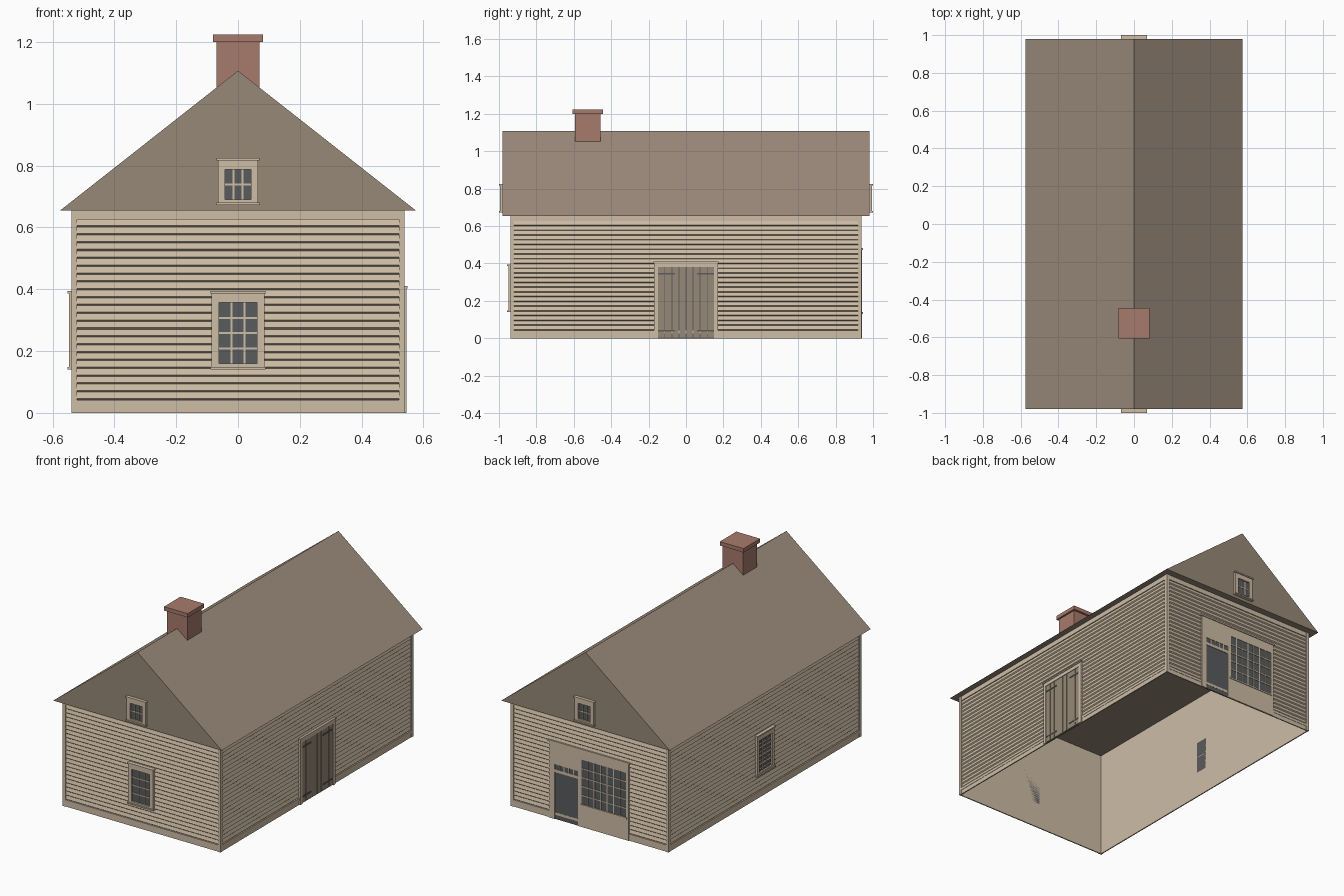
import bpy, bmesh, math
from mathutils import Matrix

cube = bpy.data.objects.get("Cube")
if cube:
    bpy.data.objects.remove(cube)


def material(name, rgb):
    lin = [((c / 255 + 0.055) / 1.055) ** 2.4 for c in rgb] + [1]
    m = bpy.data.materials.new(name)
    m.use_nodes = True
    m.diffuse_color = lin
    bsdf = m.node_tree.nodes["Principled BSDF"]
    bsdf.inputs["Base Color"].default_value = lin
    bsdf.inputs["Roughness"].default_value = 0.9
    return m


MATS = [material("tan paint", (206, 189, 166)),
        material("roof brown", (158, 141, 125)),
        material("gable brown", (151, 137, 119)),
        material("dark glass", (90, 91, 92)),
        material("red brick", (167, 123, 108))]
TAN, ROOF, GABLE, DARK, BRICK = range(5)

# Half sizes of the walls and the main heights
HX, HY, EAVE, RIDGE = 0.53, 0.93, 0.655, 1.107
ROOF_X, ROOF_Y = 0.575, 0.98


def finish(bm, name, matrix=Matrix()):
    bm.transform(matrix)
    me = bpy.data.meshes.new(name)
    bm.to_mesh(me)
    bm.free()
    for m in MATS:
        me.materials.append(m)
    ob = bpy.data.objects.new(name, me)
    bpy.context.scene.collection.objects.link(ob)
    return ob


def box(bm, u, z, w, mat=TAN):
    """Box spanning u sideways, z upwards and w outwards from a wall."""
    size = (u[1] - u[0], w[1] - w[0], z[1] - z[0])
    mid = (sum(u) / 2, -sum(w) / 2, sum(z) / 2)
    geo = bmesh.ops.create_cube(
        bm, size=1, matrix=Matrix.Translation(mid) @ Matrix.Diagonal((*size, 1)))
    for f in {f for v in geo["verts"] for f in v.link_faces}:
        f.material_index = mat


def facing(turns, dist):
    """Place wall coordinates on a side: 0 front, 1 +x, 2 back, 3 -x."""
    return Matrix.Rotation(turns * math.pi / 2, 4, "Z") @ Matrix.Translation((0, -dist, 0))


def panes(bm, u, z, cols, rows, w, bar=0.006):
    """Dark glass with a grid of bars over it."""
    box(bm, u, z, (0, w), DARK)
    for i in range(1, cols):
        c = u[0] + (u[1] - u[0]) * i / cols
        box(bm, (c - bar / 2, c + bar / 2), z, (0, w + 0.003))
    for i in range(1, rows):
        c = z[0] + (z[1] - z[0]) * i / rows
        box(bm, u, (c - bar / 2, c + bar / 2), (0, w + 0.003))


def window(name, turns, dist, half, glass, z, glass_z, rows, depth):
    bm = bmesh.new()
    panes(bm, (-glass, glass), glass_z, 3, rows, depth - 0.01)
    for s in (-1, 1):
        box(bm, sorted((s * glass, s * half)), z, (0, depth))
    box(bm, (-glass, glass), (z[0], glass_z[0]), (0, depth))
    box(bm, (-glass, glass), (glass_z[1], z[1]), (0, depth))
    # sill and head cap
    for c in z:
        box(bm, (-half - 0.004, half + 0.004), (c - 0.004, c + 0.004), (0, depth + 0.006))
    finish(bm, name, facing(turns, dist))


# Wall shell, open underneath
bm = bmesh.new()
box(bm, (-HX, HX), (0, EAVE), (-HY, HY))
bmesh.ops.delete(bm, geom=[f for f in bm.faces if abs(f.normal.z) > 0.5], context="FACES")
finish(bm, "wall_shell")

# Clapboards, base boards, friezes and corner boards on each side
SIDES = ["front", "left", "back", "right"]
BOARDS, LOW, HIGH = 23, 0.042, 0.626
for turns, side in enumerate(SIDES):
    half, dist = (HX, HY) if turns % 2 == 0 else (HY, HX)
    bm = bmesh.new()
    step = (HIGH - LOW) / BOARDS
    for i in range(BOARDS):
        z = LOW + i * step
        rows = [[bm.verts.new((s * (half - 0.01), -w, h)) for s in (-1, 1)]
                for w, h in ((0.001, z), (0.007, z + 0.005), (0.001, z + step))]
        for a, b in zip(rows, rows[1:]):
            bm.faces.new((a[0], a[1], b[1], b[0]))
    finish(bm, side + "_clapboards", facing(turns, dist))

    bm = bmesh.new()
    box(bm, (-half, half), (0, 0.026), (0, 0.007))
    box(bm, (-half, half), (0.026, LOW), (0, 0.009))
    box(bm, (-half, half), (HIGH, EAVE), (0, 0.007))
    for s in (-1, 1):
        box(bm, sorted((s * (half - 0.01), s * (half + 0.009))), (0, EAVE), (0, 0.009))
    finish(bm, side + "_trim", facing(turns, dist))

# Roof prism with closed gables
bm = bmesh.new()
ends = [[bm.verts.new((x, y, z)) for x, z in ((-ROOF_X, EAVE), (ROOF_X, EAVE), (0, RIDGE))]
        for y in (-ROOF_Y, ROOF_Y)]
bm.faces.new(ends[0])
bm.faces.new(ends[1][::-1])
for i in range(3):
    j = (i + 1) % 3
    bm.faces.new((ends[0][j], ends[0][i], ends[1][i], ends[1][j]))
bmesh.ops.recalc_face_normals(bm, faces=bm.faces)
bm.normal_update()
for f in bm.faces:
    f.material_index = ROOF if f.normal.z > 0.1 else GABLE
finish(bm, "roof")

# Chimney
bm = bmesh.new()
box(bm, (-0.07, 0.07), (1.0, 1.2), (0.457, 0.594), BRICK)
box(bm, (-0.081, 0.081), (1.2, 1.224), (0.445, 0.606), BRICK)
finish(bm, "chimney")

# Windows
window("front_window", 0, HY, 0.085, 0.062, (0.145, 0.39), (0.159, 0.357), 4, 0.02)
window("right_window", 3, HX, 0.085, 0.062, (0.145, 0.39), (0.159, 0.357), 4, 0.016)
for turns, side in ((0, "front"), (2, "back")):
    window(side + "_gable_window", turns, ROOF_Y, 0.065, 0.042,
           (0.677, 0.82), (0.69, 0.787), 2, 0.014)

# Double plank door on the left side
bm = bmesh.new()
TOP = 0.38
box(bm, (-0.15, 0.15), (0, TOP), (0, 0.008), DARK)
for i in range(8):
    u = -0.15 + i * 0.0375
    box(bm, (u + 0.0015, u + 0.036), (0.004, TOP), (0, 0.011), GABLE)
for s in (-1, 1):
    box(bm, sorted((s * 0.15, s * 0.17)), (0, 0.405), (0, 0.015))
    for z in (0.04, 0.345):
        box(bm, sorted((s * 0.058, s * 0.15)), (z - 0.005, z + 0.005), (0, 0.013), DARK)
box(bm, (-0.15, 0.15), (TOP, 0.405), (0, 0.015))
box(bm, (-0.174, 0.174), (0.402, 0.41), (0, 0.019))
finish(bm, "plank_door", facing(1, HX))

# Shop front on the back: door with transom beside a wide window
bm = bmesh.new()
FACE = (0, 0.011)
DOOR, SHOW = (-0.238, -0.078), (-0.055, 0.25)
for u, z in (((-0.275, DOOR[0]), (0, 0.475)), ((DOOR[1], SHOW[0]), (0, 0.415)),
             ((SHOW[1], 0.268), (0, 0.475)), ((DOOR[0], SHOW[1]), (0.415, 0.475)),
             (DOOR, (0.338, 0.415)), (DOOR, (0.29, 0.308)), (SHOW, (0, 0.135))):
    box(bm, u, z, FACE)
box(bm, (-0.282, 0.275), (0.472, 0.482), (0, 0.016))
box(bm, (SHOW[0] - 0.005, SHOW[1] + 0.005), (0.13, 0.14), (0, 0.015))
box(bm, DOOR, (0, 0.29), (0, 0.008), DARK)
panes(bm, DOOR, (0.308, 0.338), 5, 1, 0.008)
panes(bm, SHOW, (0.14, 0.415), 7, 5, 0.008)
finish(bm, "shop_front", facing(2, HY))
